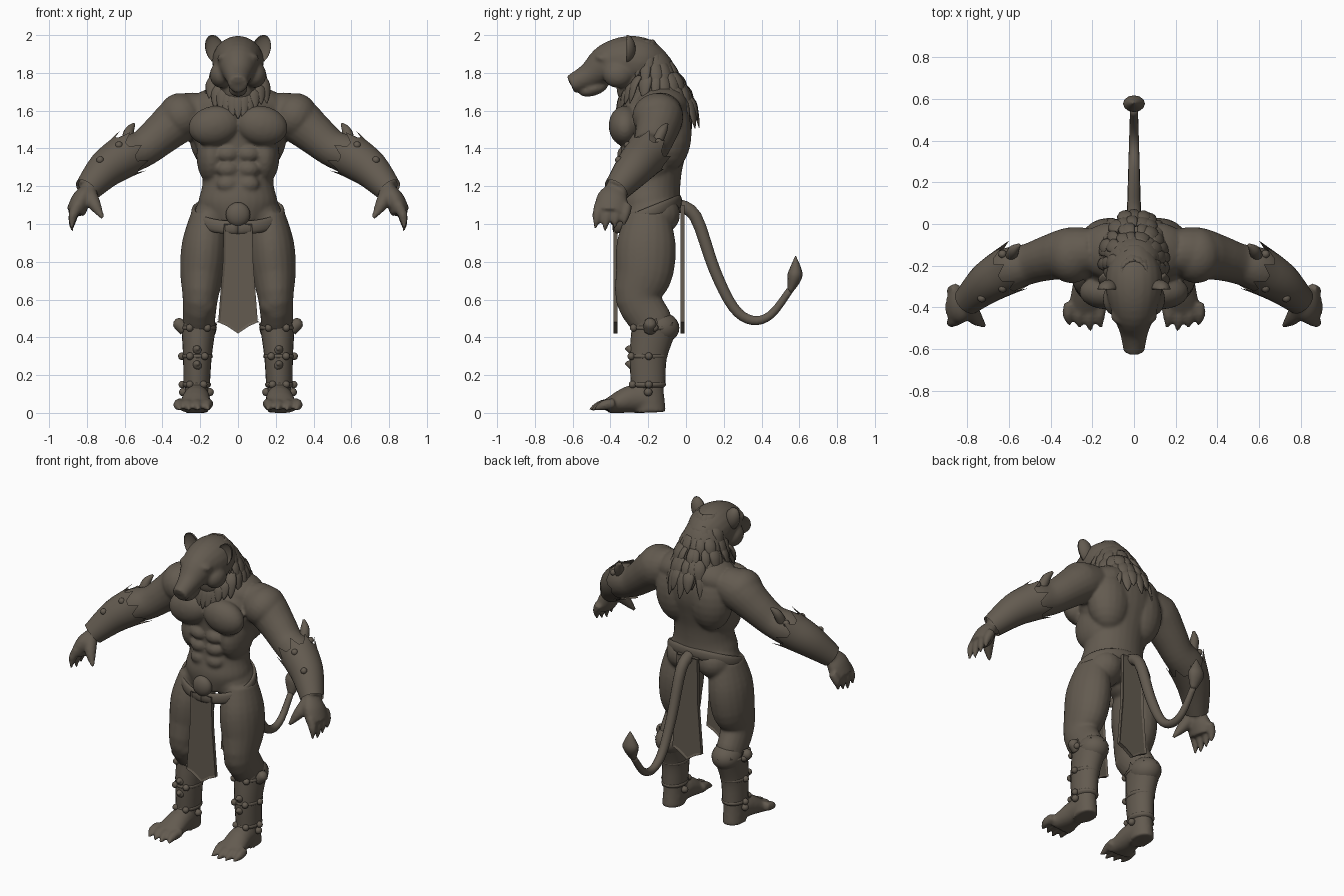
import bpy, bmesh, math, random
from mathutils import Vector, Matrix

random.seed(4)
if "Cube" in bpy.data.objects:
    bpy.data.objects.remove(bpy.data.objects["Cube"], do_unlink=True)
clay = bpy.data.materials.new("brown_clay")
clay.use_nodes = True
colour = (.125, .104, .08, 1)
clay.diffuse_color = colour
clay.node_tree.nodes["Principled BSDF"].inputs["Base Color"].default_value = colour
side_axis, depth_axis, up_axis = Vector((1, 0, 0)), Vector((0, 1, 0)), Vector((0, 0, 1))


def spline(before, start, end, after, t):
    """Smoothly interpolate every component between start and end."""
    return [q + t / 2 * (r - p + t * (2 * p - 5 * q + 4 * r - s + t * (3 * (q - r) + s - p)))
            for p, q, r, s in zip(before, start, end, after)]

def loft(mesh, keys, reference, ratio=1, sides=20, steps=4, ragged=0):
    """Smooth tube through keys of (x, y, z, radius along reference, optional other radius)."""
    padded = [keys[0], *keys, keys[-1]]
    rings = [spline(*padded[i:i + 4], k / steps) for i in range(len(keys) - 1) for k in range(steps)]
    rings.append(keys[-1])
    centres = [Vector(ring[:3]) for ring in rings]
    loops = []
    for i, ring in enumerate(rings):
        tangent = (centres[min(i + 1, len(rings) - 1)] - centres[max(i - 1, 0)]).normalized()
        across = (reference - reference.dot(tangent) * tangent).normalized()
        other = tangent.cross(across)
        loop = []
        for k in range(sides):
            angle = math.tau * k / sides
            offset = across * math.cos(angle) * ring[3] + other * math.sin(angle) * ring[-1] * ratio
            if ragged and i == 0 and k % 3 == 0:
                offset = offset * 1.1 - tangent * ragged
            loop.append(mesh.verts.new(centres[i] + offset))
        loops.append(loop)
    for lower, upper in zip(loops, loops[1:]):
        for k in range(sides):
            following = (k + 1) % sides
            mesh.faces.new((lower[k], lower[following], upper[following], upper[k]))
    if not ragged:
        mesh.faces.new(loops[0][::-1])
        mesh.faces.new(loops[-1])

def digit(mesh, base, tip, radius, reference):
    """Finger, toe or spike that narrows to a claw."""
    base, tip = Vector(base), Vector(tip)
    knuckle = base.lerp(tip, .55) + (up_axis + side_axis) * radius * .3
    loft(mesh, [(*base, radius), (*knuckle, radius * .9), (*tip, radius * .25)], reference, sides=10)

def ball(mesh, centre, radii, turn=0, axis='Y'):
    placing = Matrix.Translation(centre) @ Matrix.Rotation(turn, 4, axis) @ Matrix.Diagonal((*radii, 1))
    return bmesh.ops.create_uvsphere(mesh, u_segments=20, v_segments=12, radius=1, matrix=placing)["verts"]

def grow(keys, amount):
    return [(*key[:3], key[3] + amount) for key in keys]

def mirror(mesh):
    copied = bmesh.ops.duplicate(mesh, geom=mesh.verts[:] + mesh.edges[:] + mesh.faces[:])["geom"]
    for item in copied:
        if isinstance(item, bmesh.types.BMVert):
            item.co.x *= -1

def finish(mesh, name, smooth=True):
    bmesh.ops.recalc_face_normals(mesh, faces=mesh.faces[:])
    data = bpy.data.meshes.new(name)
    mesh.to_mesh(data)
    mesh.free()
    data.materials.append(clay)
    data.polygons.foreach_set("use_smooth", [smooth] * len(data.polygons))
    result = bpy.data.objects.new(name, data)
    bpy.context.collection.objects.link(result)
    return result


# Arm, evenly spaced outward, and hand with four clawed fingers and a thumb
arm_profile = [(-.13, 1.59, .11), (-.14, 1.56, .125), (-.16, 1.48, .11), (-.19, 1.4, .098),
               (-.22, 1.36, .105), (-.28, 1.29, .09), (-.37, 1.18, .06)]
arm = [(.2 + i / 10, *key) for i, key in enumerate(arm_profile)]
body = bmesh.new()
loft(body, arm, depth_axis)
loft(body, [arm[-1], (.83, -.39, 1.13, .085), (.86, -.4, 1.06, .085)], depth_axis, ratio=.6)
for k in range(4):
    y = -.46 + k * .05
    digit(body, (.85, y, 1.1), (.88, y - .02, .96 + abs(k - 1) * .015), .028, depth_axis)
digit(body, (.79, -.4, 1.17), (.715, -.49, 1.03), .04, depth_axis)

# Leg, evenly spaced downward from the hip and bowed outward, and foot with four toes
leg_profile = [(-.2, .09), (-.21, .12), (-.22, .118), (-.25, .093),
               (-.17, .083), (-.2, .068), (-.2, .062), (-.19, .065)]
leg = []
for i, (y, radius) in enumerate(leg_profile):
    z = 1.05 - i * .15
    leg.append((.22 - z * z * .055, y, z, radius))
loft(body, leg, side_axis, ratio=1.3)
loft(body, [(.22, -.16, .06, .06, .06), (.22, -.28, .075, .072, .075), (.23, -.42, .03, .088, .04)], side_axis)
for k in range(4):
    x = .157 + k * .05
    digit(body, (x, -.38, .05), (x, -.515 + abs(k - 1) * .015, .015), .03, side_axis)

# Muscles
ball(body, (.125, -.325, 1.52), (.14, .085, .105), .2)    # chest
ball(body, (.3, -.15, 1.57), (.12, .135, .125), .5)       # shoulder
ball(body, (.12, -.09, 1.48), (.14, .12, .2))             # back
ball(body, (.1, -.13, 1.63), (.17, .14, .1), .2)          # neck slope
ball(body, (.11, -.18, 1.05), (.12, .15, .12))            # hip
ball(body, (.14, -.21, 1.36), (.08, .14, .15))            # flank
ball(body, (.19, -.29, .58), (.075, .07, .08))            # knee
for row in range(3):
    ball(body, (.055, -.32, 1.21 + row * .08), (.06, .045, .045))
ball(body, (.055, -.44, 1.89), (.06, .045, .025), .3)     # brow
ball(body, (.09, -.36, 1.79), (.06, .08, .07))            # cheek
mirror(body)

# Torso, evenly spaced upward, deeper where it is wider
torso = []
for i, width in enumerate([.16, .21, .19, .19, .22, .25, .23, .13]):
    torso.append((0, -.21 + i / 100, 1 + i / 10, width, width / 2 + .065))
loft(body, torso, side_axis, sides=28)
ball(body, (0, -.23, 1.73), (.12, .14, .15))              # neck

# Head, evenly spaced forward to the blunt muzzle
head_profile = [(1.82, .08), (1.85, .13), (1.86, .135), (1.845, .11), (1.785, .07), (1.738, .05)]
loft(body, [(0, -.12 - i * .098, *key) for i, key in enumerate(head_profile)], side_axis)
ball(body, (0, -.595, 1.765), (.045, .03, .028))          # nose
ball(body, (0, -.49, 1.715), (.05, .08, .036), .3, 'X')   # jaw
for vert in body.verts:
    vert.co.z = max(vert.co.z, 0)
figure = finish(body, "body")
fuse = figure.modifiers.new("fuse", 'REMESH')
fuse.mode = 'VOXEL'
fuse.voxel_size = .0095
fuse.use_smooth_shade = True
soften = figure.modifiers.new("soften", 'SMOOTH')
soften.iterations = 7

# Cupped ears
ears = bmesh.new()
centre = Vector((.122, -.315, 1.925))
for vert in ball(ears, centre, (.05, .048, .078), .3):
    if vert.co.y < centre.y:
        vert.co.y += (centre.y - vert.co.y) * 1.5
mirror(ears)
finish(ears, "ears")

# Mane: a core volume covered by rows of pointed locks, with a beard under the chin
mane = bmesh.new()
ball(mane, (0, -.17, 1.76), (.14, .13, .19), .25, 'X')


def lock(root, outward, length, width):
    keys = []
    for t, scale in ((0, .8), (.3, 1), (.7, .7), (1, .1)):
        place = root + outward * (.055 * math.sqrt(t) - .03) - up_axis * length * t
        keys.append((*place, width * scale))
    loft(mane, keys, up_axis.cross(outward), ratio=.4, sides=8, steps=3)


for row in range(6):
    count = 9 + row
    radius = .165 - (1 - row / 5) ** 2 * .085
    for k in range(count):
        angle = math.radians(230 * (k + row % 2 / 2) / count - 110 + random.uniform(-5, 5))
        outward = Vector((math.sin(angle), math.cos(angle), 0))
        root = outward * radius + Vector((0, row * .022 - .23, 1.97 - row * .058))
        lock(root, outward, random.uniform(.12, .18), random.uniform(.026, .04))
for k in range(11):
    s = k / 5 - 1
    root = Vector((s * .14, s * s * .07 - .345, s * s * .07 + 1.71))
    outward = Vector((s * .6, -1, 0)).normalized()
    lock(root, outward, .17 - abs(s) * .03 + random.uniform(-.03, .02), .035)
finish(mane, "mane")

# Forearm cuffs following the arm, with a ragged upper edge, studs and a spike
cuffs = bmesh.new()
loft(cuffs, grow(arm[4:], .01), depth_axis, sides=24, ragged=.06)
for x, y, z, radius in arm[4:6]:
    for angle in (-1, .8):
        ball(cuffs, (x + .03, y + math.sin(angle) * radius, z + math.cos(angle) * radius), [.02] * 3)
digit(cuffs, (.59, -.16, 1.42), (.55, -.1, 1.53), .03, side_axis)
mirror(cuffs)
finish(cuffs, "forearm_cuffs")

# Greaves following the shin, with a rounded knee cap, straps, studs and spikes
greaves = bmesh.new()
shin = leg[4:7]
loft(greaves, grow(shin, .008), side_axis, ratio=1.3, sides=24, ragged=.05)
ball(greaves, (.205, -.14, .45), (.092, .105, .085))
for x, y, z, radius in shin:
    wide, deep = radius + .014, radius * 1.3 + .014
    ball(greaves, (x, y, z), (wide, deep, .03))
    for angle in (-.5, .5, 1.6):
        ball(greaves, (x + wide * math.sin(angle), y - deep * math.cos(angle), z), [.02] * 3)
for z in (.24, .32):
    digit(greaves, (.21, -.27, z), (.21, -.32, z + .02), .024, side_axis)
for x in (.15, .29):
    ball(greaves, (x, -.2, .11), [.022] * 3)
digit(greaves, (.28, -.19, .44), (.335, -.19, .49), .035, depth_axis)
mirror(greaves)
finish(greaves, "greaves")

# Belt dipping at the front, with a round buckle
belt = bmesh.new()
loop = []
for k in range(25):
    angle = math.tau * k / 24
    loop.append((math.sin(angle) * .235, -.205 - math.cos(angle) * .17, 1.05 - math.cos(angle) * .07, .035))
loft(belt, loop, up_axis, ratio=.4, sides=12, steps=2)
ball(belt, (0, -.37, 1.05), (.065, .04, .065))
finish(belt, "belt")

# Loincloth panels with a sunken field inside a border
for name, y, top in (("front_loincloth", -.385, 1), ("back_loincloth", -.03, 1.1)):
    cloth = bmesh.new()
    half = [(.075, top), (.08, .8), (.105, .48), (.06, .46)]
    outline = [(-x, z) for x, z in half] + [(0, .42)] + half[::-1]
    ends = [[cloth.verts.new((x, y + depth, z)) for x, z in outline] for depth in (0, .022)]
    panels = [cloth.faces.new(ends[0]), cloth.faces.new(ends[1][::-1])]
    for k in range(len(outline)):
        following = (k + 1) % len(outline)
        cloth.faces.new((ends[0][k], ends[1][k], ends[1][following], ends[0][following]))
    bmesh.ops.recalc_face_normals(cloth, faces=cloth.faces[:])
    bmesh.ops.inset_individual(cloth, faces=panels, thickness=.014, depth=-.006)
    finish(cloth, name, False)

# Tail with a pointed tuft
tail, tuft = bmesh.new(), bmesh.new()
heights = [1.1, 1.04, .76, .56, .49, .52, .65]
loft(tail, [(0, i / 10 - .05, z, .037 - i * .003) for i, z in enumerate(heights)], side_axis, sides=14)
finish(tail, "tail")
loft(tuft, [(0, .55, .64, .018), (0, .575, .72, .052), (0, .58, .77, .038), (0, .58, .83, .003)],
     side_axis, ratio=.75, sides=12)
finish(tuft, "tail_tuft")
